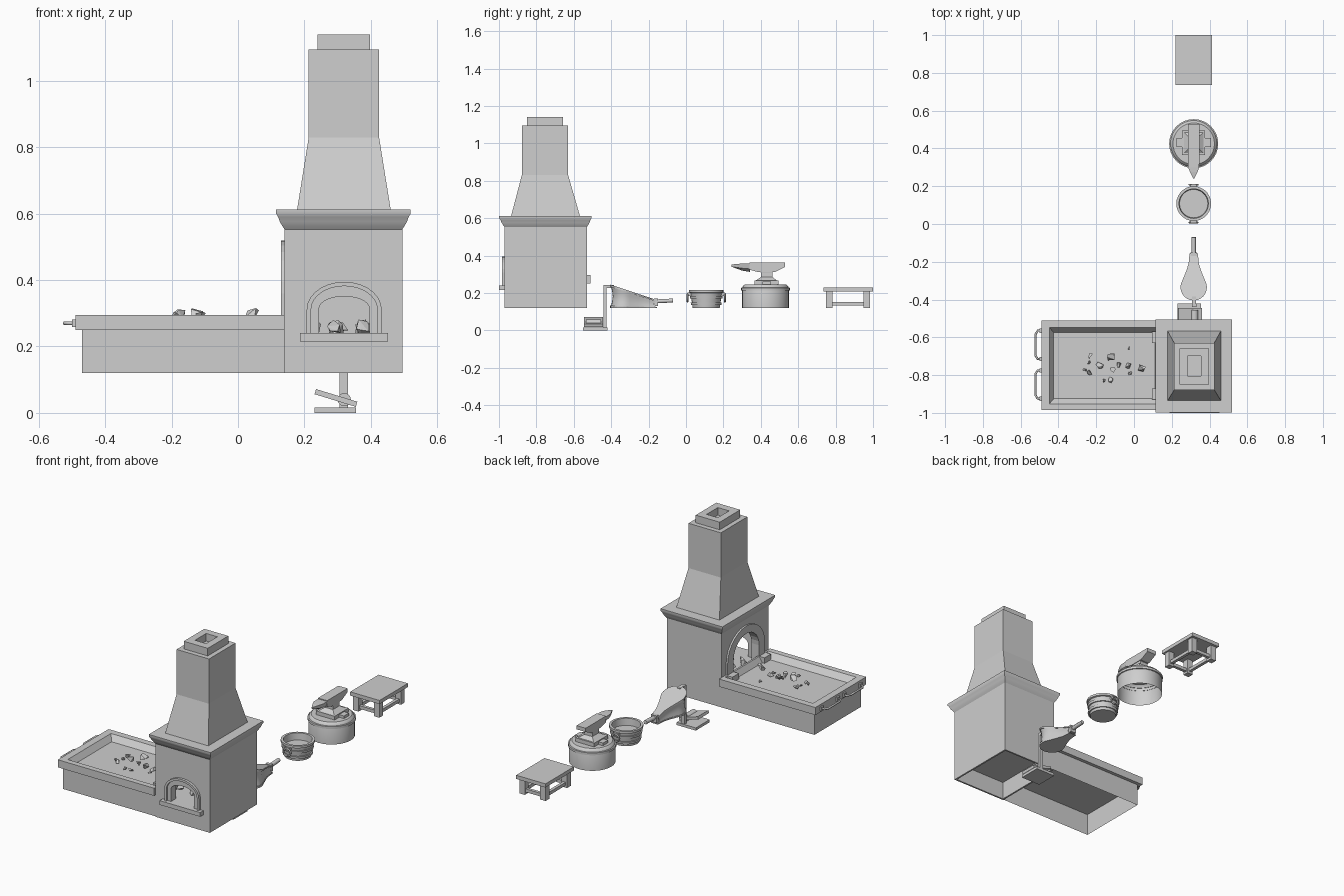
import bpy, bmesh, math, random
from mathutils import Vector, Matrix

random.seed(4)
cube = bpy.data.objects.get("Cube")
if cube:
    bpy.data.objects.remove(cube, do_unlink=True)

GREY = bpy.data.materials.new("plain grey")
GREY.use_nodes = True
GREY.diffuse_color = (0.62, 0.62, 0.62, 1)
GREY.node_tree.nodes["Principled BSDF"].inputs["Base Color"].default_value = (0.62, 0.62, 0.62, 1)


def finish(name, bm, smooth=False):
    bmesh.ops.remove_doubles(bm, verts=bm.verts, dist=1e-5)
    bmesh.ops.recalc_face_normals(bm, faces=bm.faces)
    mesh = bpy.data.meshes.new(name)
    bm.to_mesh(mesh)
    bm.free()
    ob = bpy.data.objects.new(name, mesh)
    bpy.context.collection.objects.link(ob)
    mesh.materials.append(GREY)
    if smooth:
        bpy.ops.object.select_all(action='DESELECT')
        ob.select_set(True)
        bpy.context.view_layer.objects.active = ob
        bpy.ops.object.shade_smooth_by_angle(angle=math.radians(35))
    return ob


def loft(name, rings, caps=(True, True), smooth=False):
    """Skin a list of equal-length closed rings of points."""
    bm = bmesh.new()
    loops = [[bm.verts.new(p) for p in ring] for ring in rings]
    for a, b in zip(loops, loops[1:]):
        for i in range(len(a)):
            j = (i + 1) % len(a)
            bm.faces.new((a[i], a[j], b[j], b[i]))
    if caps[0]:
        bm.faces.new(loops[0])
    if caps[1]:
        bm.faces.new(loops[-1])
    return finish(name, bm, smooth)


def rect(x0, x1, y0, y1, z):
    return [(x0, y0, z), (x1, y0, z), (x1, y1, z), (x0, y1, z)]


def box(name, x0, x1, y0, y1, z0, z1, caps=(True, True)):
    return loft(name, [rect(x0, x1, y0, y1, z0), rect(x0, x1, y0, y1, z1)], caps)


def prism(name, pts, axis, lo, hi, smooth=False):
    put = {'x': lambda u, v, t: (t, u, v), 'y': lambda u, v, t: (u, t, v), 'z': lambda u, v, t: (u, v, t)}[axis]
    return loft(name, [[put(u, v, t) for u, v in pts] for t in (lo, hi)], smooth=smooth)


def lathe(name, cx, cy, profile, n=24, caps=(False, False)):
    ring = [(math.cos(math.tau * i / n), math.sin(math.tau * i / n)) for i in range(n)]
    return loft(name, [[(cx + r * c, cy + r * s, z) for c, s in ring] for r, z in profile], caps, True)


def arch(c, half, base, spring, rise, n=14):
    arc = [(c + half * math.cos(math.pi * i / n), spring + rise * math.sin(math.pi * i / n)) for i in range(n + 1)]
    return [(c + half, base)] + arc + [(c - half, base)]


def arch_band(outer, inner):
    return outer + inner[::-1]


def cut(ob, *cutters):
    bpy.context.view_layer.objects.active = ob
    for c in cutters:
        mod = ob.modifiers.new("cut", 'BOOLEAN')
        mod.operation, mod.solver, mod.object = 'DIFFERENCE', 'EXACT', c
        bpy.ops.object.modifier_apply(modifier=mod.name)
        bpy.data.objects.remove(c, do_unlink=True)


def tube(name, points, radius, cyclic=False):
    cu = bpy.data.curves.new(name, 'CURVE')
    cu.dimensions, cu.bevel_depth, cu.bevel_resolution, cu.use_fill_caps = '3D', radius, 1, True
    sp = cu.splines.new('POLY')
    sp.points.add(len(points) - 1)
    for p, co in zip(sp.points, points):
        p.co = (*co, 1)
    sp.use_cyclic_u = cyclic
    cu.materials.append(GREY)
    ob = bpy.data.objects.new(name, cu)
    bpy.context.collection.objects.link(ob)
    return ob


def lump(name, x, y, z, size):
    bm = bmesh.new()
    pts = [bm.verts.new(Vector((random.uniform(-1, 1), random.uniform(-1, 1), random.uniform(-.7, .8))).normalized()
                        * size * random.uniform(.7, 1.1)) for _ in range(9)]
    hull = bmesh.ops.convex_hull(bm, input=pts)
    loose = {v for v in hull["geom_interior"] if isinstance(v, bmesh.types.BMVert)}
    bmesh.ops.delete(bm, geom=list(loose), context='VERTS')
    bmesh.ops.translate(bm, verts=bm.verts, vec=(x, y, z))
    return finish(name, bm)


# Furnace body: hollow fire chamber, open underside, two arched mouths
body = box("furnace_body", .14, .495, -.97, -.53, .12, .555)
cut(body,
    box("cut_under", .15, .485, -.96, -.54, .05, .225),
    box("cut_chamber", .18, .46, -.93, -.57, .24, .53),
    prism("cut_front", arch(.32, .076, .24, .314, .037), 'y', -1.05, -.9),
    prism("cut_side", arch(-.75, .12, .262, .36, .115), 'x', .05, .2))
box("front_sill", .187, .452, -1, -.965, .215, .24)
prism("front_arch_trim", arch_band(arch(.32, .113, .24, .311, .084), arch(.32, .1, .24, .311, .071)), 'y', -.985, -.965)
prism("front_arch_ring", arch_band(arch(.32, .1, .24, .311, .071), arch(.32, .076, .24, .314, .037)), 'y', -.975, -.965)
prism("side_arch_trim", arch_band(arch(-.75, .175, .262, .36, .16), arch(-.75, .12, .262, .36, .115)), 'x', .13, .145)
for s in (-1, 1):
    y = -.75 + s * .15
    box("side_arch_foot", .095, .14, y - .03, y + .03, .255, .295)

# Cornice, hood and chimney as stacked rectangles
cornice = [(0, .553), (.006, .562), (.014, .576), (.019, .59), (.025, .6), (.025, .612)]
loft("cornice", [rect(.14 - o, .495 + o, -.97 - o * 1.15, -.53 + o, z) for o, z in cornice], smooth=True)
loft("chimney", [rect(.178, .46, -.935, -.567, .612), rect(.213, .425, -.878, -.63, .83),
                 rect(.213, .425, -.878, -.63, 1.095)])
loft("chimney_cap", [rect(.24, .397, -.85, -.658, 1.09), rect(.24, .397, -.85, -.658, 1.14),
                     rect(.282, .355, -.805, -.7, 1.14), rect(.282, .355, -.805, -.7, 1.0)])

# Coal trough: open skirt below, sloped tray above
box("trough_skirt", -.47, .14, -.965, -.53, .12, .25, caps=(False, False))
tray = box("trough_rim", -.49, .14, -.985, -.51, .25, .295)
cut(tray, loft("cut_tray", [rect(-.425, .11, -.925, -.575, .262), rect(-.455, .135, -.96, -.54, .305)]))
for c in (-.64, -.85):
    tube("trough_handle", [(-.487, c - .075, .27), (-.51, c - .075, .27), (-.522, c - .055, .27),
                           (-.522, c + .055, .27), (-.51, c + .075, .27), (-.487, c + .075, .27)], .006)
    for s in (-1, 1):
        box("handle_mount", -.5, -.488, c + s * .075 - .011, c + s * .075 + .011, .258, .282)

# Coals on the tray and in the fire
for x, y, r in ((-.12, -.7, .028), (-.18, -.75, .026), (-.23, -.7, .018), (.04, -.765, .028), (-.03, -.655, .011),
                (-.26, -.77, .014), (-.235, -.785, .016), (-.125, -.825, .016), (-.16, -.83, .012), (-.03, -.75, .018),
                (-.08, -.75, .02), (-.115, -.775, .022), (-.24, -.73, .012), (-.02, -.79, .012)):
    lump("coal", x, y, .262 + r * (1.2 if r > .02 else .8), r)
for i in range(9):
    lump("fire_coal", .22 + .08 * (i % 3), -.83 + .08 * (i // 3), .255, .035)

# Treadle
box("treadle_base", .23, .355, -.55, -.42, 0, .016)
pedal = box("treadle_pedal", -.065, .065, -.05, .05, -.008, .008)
pedal.matrix_world = Matrix.Translation((.295, -.495, .045)) @ Matrix.Rotation(math.radians(17), 4, 'Y')
axle = [(.32 + .02 * math.cos(math.tau * i / 14), .04 + .02 * math.sin(math.tau * i / 14)) for i in range(14)]
prism("treadle_axle", axle, 'y', -.535, -.455, True)
box("treadle_rod", .306, .331, -.44, -.424, .012, .243)
box("treadle_arm", .308, .329, -.44, -.385, .228, .243)

# Bellows: teardrop outline lofted between a flat base and a sloping lid
right_side = [(.07 * math.sin(math.radians(a)), -.335 - .07 * math.cos(math.radians(a))) for a in range(0, 121, 15)]
right_side += [(.04, -.25), (.027, -.21), (.022, -.155)]
teardrop = right_side + [(-u, v) for u, v in right_side[:0:-1]]


def bellows_ring(t, scale):
    return [(.316 + u * scale, -.3 + (v + .3) * scale, .12 + t * (.125 - .33 * (v + .405))) for u, v in teardrop]


loft("bellows_base", [bellows_ring(0, 1), bellows_ring(.1, 1)])
loft("bellows_bag", [bellows_ring(t, s) for t, s in ((.1, .95), (.3, .9), (.5, .87), (.7, .9), (.9, .95))], smooth=True)
loft("bellows_lid", [bellows_ring(.9, 1), bellows_ring(1, 1)])
tube("bellows_nozzle", [(.316, -.17, .155), (.316, -.07, .16)], .012)
box("bellows_collar", .298, .334, -.17, -.15, .13, .172)

# Quench bucket with hoops and ring handles
lathe("bucket", .316, .108, [(.072, .12), (.078, .16), (.084, .2), (.092, .203), (.092, .216), (.078, .216), (.075, .175)],
      28, (True, True))
for r, z in ((.077, .135), (.082, .17)):
    lathe("bucket_hoop", .316, .108, [(r - .006, z), (r + .004, z), (r + .006, z + .014), (r - .004, z + .014)], 28)
for s in (-1, 1):
    y = .108 + s * .1
    box("handle_plate", .3, .332, min(y, y - s * .02), max(y, y - s * .02), .185, .203)
    tube("ring_handle", [(.316 + .022 * math.cos(math.tau * i / 16), y, .175 + .022 * math.sin(math.tau * i / 16))
                         for i in range(16)], .005, True)

# Round anvil stand, open underneath
lathe("anvil_stand", .316, .425, [(.125, .12), (.125, .225), (.12, .238), (.11, .246)], 32, (False, True))
lathe("stand_hoop", .316, .425, [(.122, .212), (.13, .214), (.13, .228), (.121, .23)], 32)

# Anvil
box("anvil_foot", .255, .377, .365, .495, .24, .268)
box("anvil_foot_cross", .225, .408, .408, .455, .24, .262)
loft("anvil_waist", [rect(.265, .367, .375, .485, .268), rect(.29, .342, .4, .462, .285),
                     rect(.29, .342, .4, .462, .31), rect(.286, .346, .37, .49, .33)])
prism("anvil_face", [(.34, .362), (.53, .362), (.53, .34), (.475, .312), (.385, .312), (.34, .325)], 'x', .286, .346)
horn = []
for y, h, low, top in ((.342, .03, .313, .357), (.3, .029, .32, .357), (.275, .02, .329, .356), (.242, .003, .342, .352)):
    horn.append([(.316 - h, y, top), (.316 + h, y, top), (.316 + h * .8, y, (low + top) / 2 - .006),
                 (.316, y, low), (.316 - h * .8, y, (low + top) / 2 - .006)])
loft("anvil_horn", horn)

# Work table
box("table_top", .22, .412, .735, 1, .208, .23)
for x in (.248, .384):
    for y in (.766, .967):
        box("table_leg", x - .018, x + .018, y - .018, y + .018, .12, .208)
    box("table_side_stretcher", x - .009, x + .009, .766, .967, .133, .152)
for y in (.766, .967):
    box("table_end_stretcher", .248, .384, y - .009, y + .009, .133, .152)
